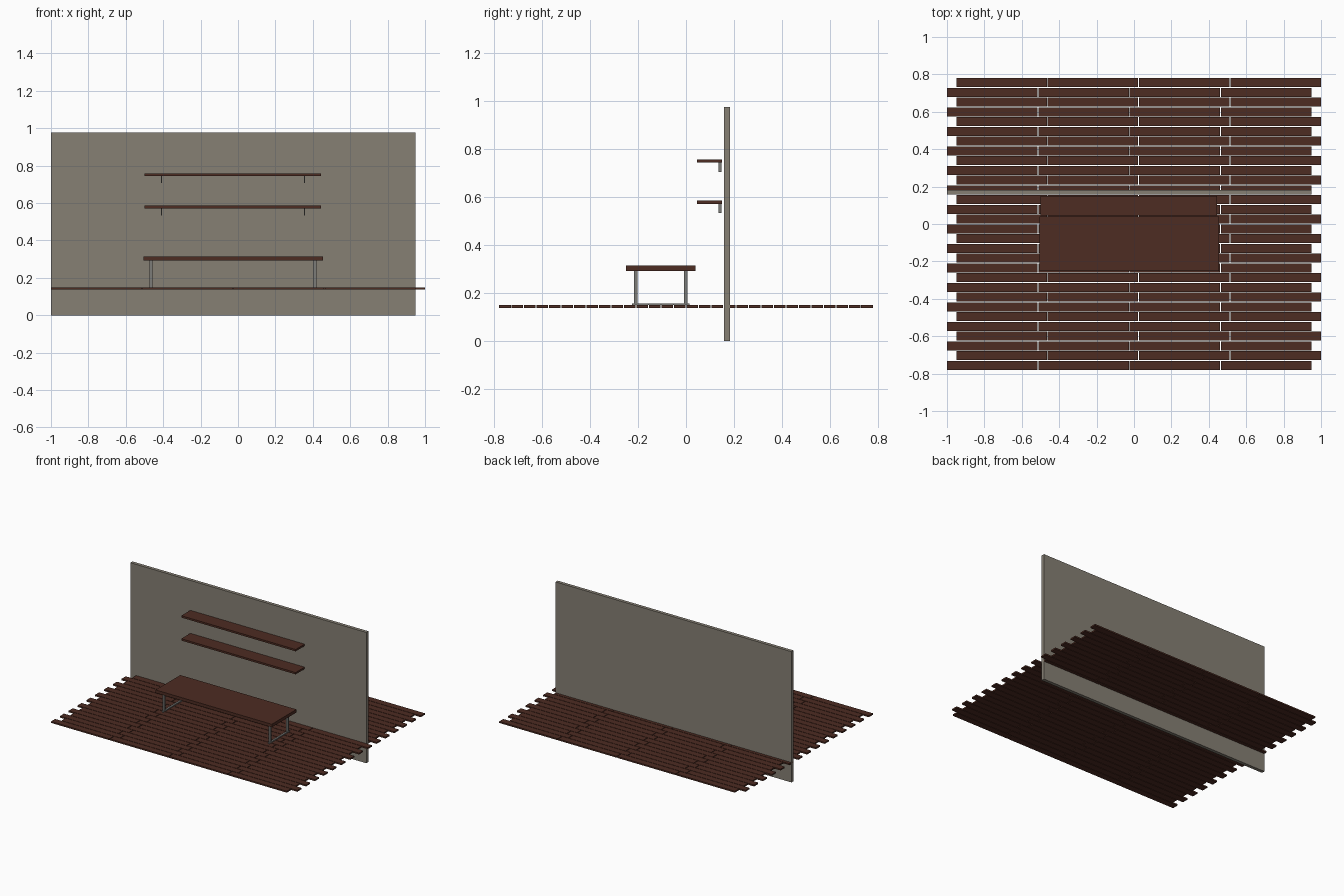
import bpy
import bmesh
from mathutils import Matrix, Vector

if "Cube" in bpy.data.objects:
    bpy.data.objects.remove(bpy.data.objects["Cube"])


def material(name, rgb):
    m = bpy.data.materials.new(name)
    m.diffuse_color = (*rgb, 1)
    m.use_nodes = True
    m.node_tree.nodes["Principled BSDF"].inputs["Base Color"].default_value = m.diffuse_color
    return m


wood = material("dark wood", (0.075, 0.025, 0.016))
plaster = material("grey plaster", (0.24, 0.215, 0.175))
steel = material("grey steel", (0.2, 0.2, 0.19))


def boxes(name, spans, mat):
    """One object made of boxes, each given as x, y and z ranges."""
    bm = bmesh.new()
    for x, y, z in spans:
        centre = Vector((sum(x) / 2, sum(y) / 2, sum(z) / 2))
        size = (x[1] - x[0], y[1] - y[0], z[1] - z[0])
        bmesh.ops.create_cube(bm, size=1, matrix=Matrix.Translation(centre) @ Matrix.Diagonal((*size, 1)))
    me = bpy.data.meshes.new(name)
    bm.to_mesh(me)
    bm.free()
    me.materials.append(mat)
    ob = bpy.data.objects.new(name, me)
    bpy.context.collection.objects.link(ob)
    return ob


# Floor: staggered rows of four planks
ROWS, ROW_PITCH, PLANK_W = 30, 0.0521, 0.0483
PLANK_PITCH, PLANK_L = 0.4885, 0.4838
planks = []
for r in range(ROWS):
    y = (r - (ROWS - 1) / 2) * ROW_PITCH
    start = -1.0 if r % 2 == 0 else -0.95
    for c in range(4):
        x = start + c * PLANK_PITCH
        planks.append(((x, x + PLANK_L), (y - PLANK_W / 2, y + PLANK_W / 2), (0.138, 0.149)))
boxes("floor_planks", planks, wood)

# Wall passing through the floor
boxes("wall", [((-1.0, 0.95), (0.158, 0.183), (0, 0.977))], plaster)

# Table top and its two leg frames
boxes("table_top", [((-0.505, 0.455), (-0.251, 0.04), (0.292, 0.315))], wood)
for side, x in (("left", -0.465), ("right", 0.412)):
    xs = (x - 0.007, x + 0.007)
    boxes(f"table_legs_{side}", [
        (xs, (-0.218, -0.203), (0.157, 0.292)),
        (xs, (-0.009, 0.006), (0.157, 0.292)),
        (xs, (-0.226, 0.014), (0.149, 0.157)),
    ], steel)

# Wall shelves with small hanging brackets
for name, z in (("lower", 0.572), ("upper", 0.744)):
    boxes(f"shelf_{name}", [((-0.5, 0.445), (0.045, 0.151), (z, z + 0.014))], wood)
    boxes(f"shelf_brackets_{name}", [
        ((x - 0.003, x + 0.003), (0.136, 0.148), (z - 0.038, z)) for x in (-0.41, 0.355)
    ], steel)
